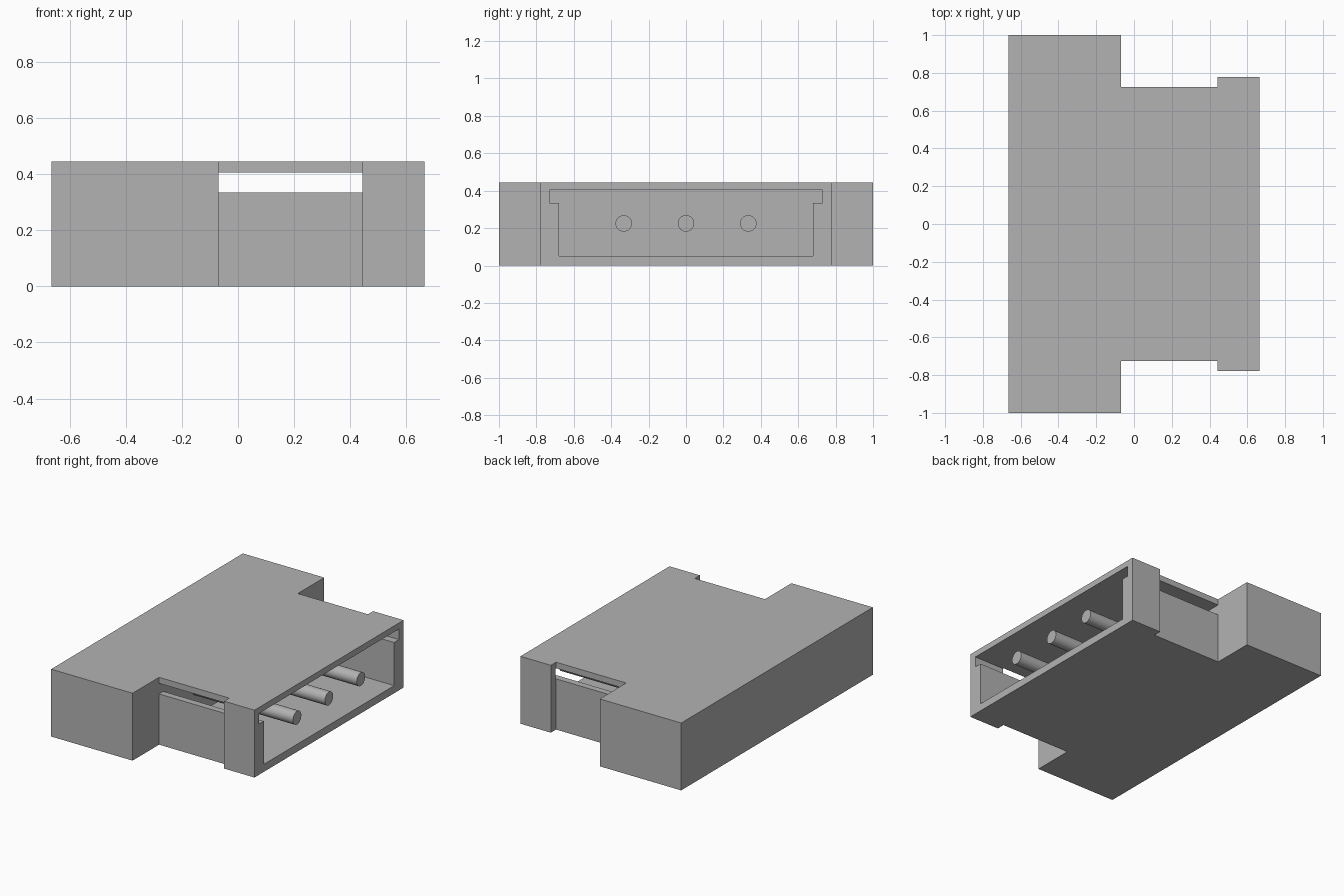
import bpy
import bmesh
from math import radians
from mathutils import Matrix

cube = bpy.data.objects.get("Cube")
if cube:
    bpy.data.objects.remove(cube, do_unlink=True)

HEIGHT = 0.445
BACK, STEP, FLANGE, MOUTH = -0.665, -0.07, 0.443, 0.665

# Single grey plastic
GREY = (0.45, 0.45, 0.45, 1)
grey = bpy.data.materials.new("plain grey")
grey.use_nodes = True
grey.diffuse_color = GREY
grey.node_tree.nodes["Principled BSDF"].inputs["Base Color"].default_value = GREY


def finish(name, bm):
    """Turn a bmesh into a grey object in the scene."""
    bmesh.ops.recalc_face_normals(bm, faces=bm.faces)
    mesh = bpy.data.meshes.new(name)
    bm.to_mesh(mesh)
    bm.free()
    mesh.materials.append(grey)
    obj = bpy.data.objects.new(name, mesh)
    bpy.context.collection.objects.link(obj)
    return obj


def prism(name, points, offset):
    """Extrude a closed outline along an offset vector."""
    bm = bmesh.new()
    face = bm.faces.new([bm.verts.new(p) for p in points])
    top = bmesh.ops.extrude_face_region(bm, geom=[face])["geom"]
    bmesh.ops.translate(bm, vec=offset,
                        verts=[v for v in top if isinstance(v, bmesh.types.BMVert)])
    return finish(name, bm)


def mirrored(half):
    """Close a half outline by mirroring it in y."""
    return half + [(a, -y) for a, y in reversed(half)]


# Housing: wide rear block, narrow waist, flange round the mouth
plan = mirrored([(BACK, 1), (STEP, 1), (STEP, 0.724), (FLANGE, 0.724),
                 (FLANGE, 0.778), (MOUTH, 0.778)])
housing = prism("housing", [(x, y, 0) for x, y in plan], (0, 0, HEIGHT))

# T-shaped socket, whose wide upper part opens slots in the waist sides
section = mirrored([(0.05, 0.68), (0.335, 0.68), (0.335, 0.73), (0.405, 0.73)])
cutter = prism("socket_cutter", [(STEP, y, z) for z, y in section], (1, 0, 0))
cutter.hide_render = True
cut = housing.modifiers.new("socket", 'BOOLEAN')
cut.operation = 'DIFFERENCE'
cut.solver = 'EXACT'
cut.object = cutter
bpy.context.view_layer.objects.active = housing
housing.select_set(True)
bpy.ops.object.modifier_apply(modifier=cut.name)
bpy.data.objects.remove(cutter, do_unlink=True)

# Three round contact pins, flush with the mouth
bpy.ops.object.select_all(action='DESELECT')
root = STEP - 0.02
for name, y in (("right_pin", -0.333), ("middle_pin", 0), ("left_pin", 0.333)):
    bm = bmesh.new()
    place = (Matrix.Translation(((root + MOUTH) / 2, y, 0.225))
             @ Matrix.Rotation(radians(90), 4, 'Y'))
    bmesh.ops.create_cone(bm, cap_ends=True, segments=32, radius1=0.044,
                          radius2=0.044, depth=MOUTH - root, matrix=place)
    pin = finish(name, bm)
    pin.select_set(True)
    bpy.context.view_layer.objects.active = pin
bpy.ops.object.shade_smooth_by_angle(angle=radians(30))
